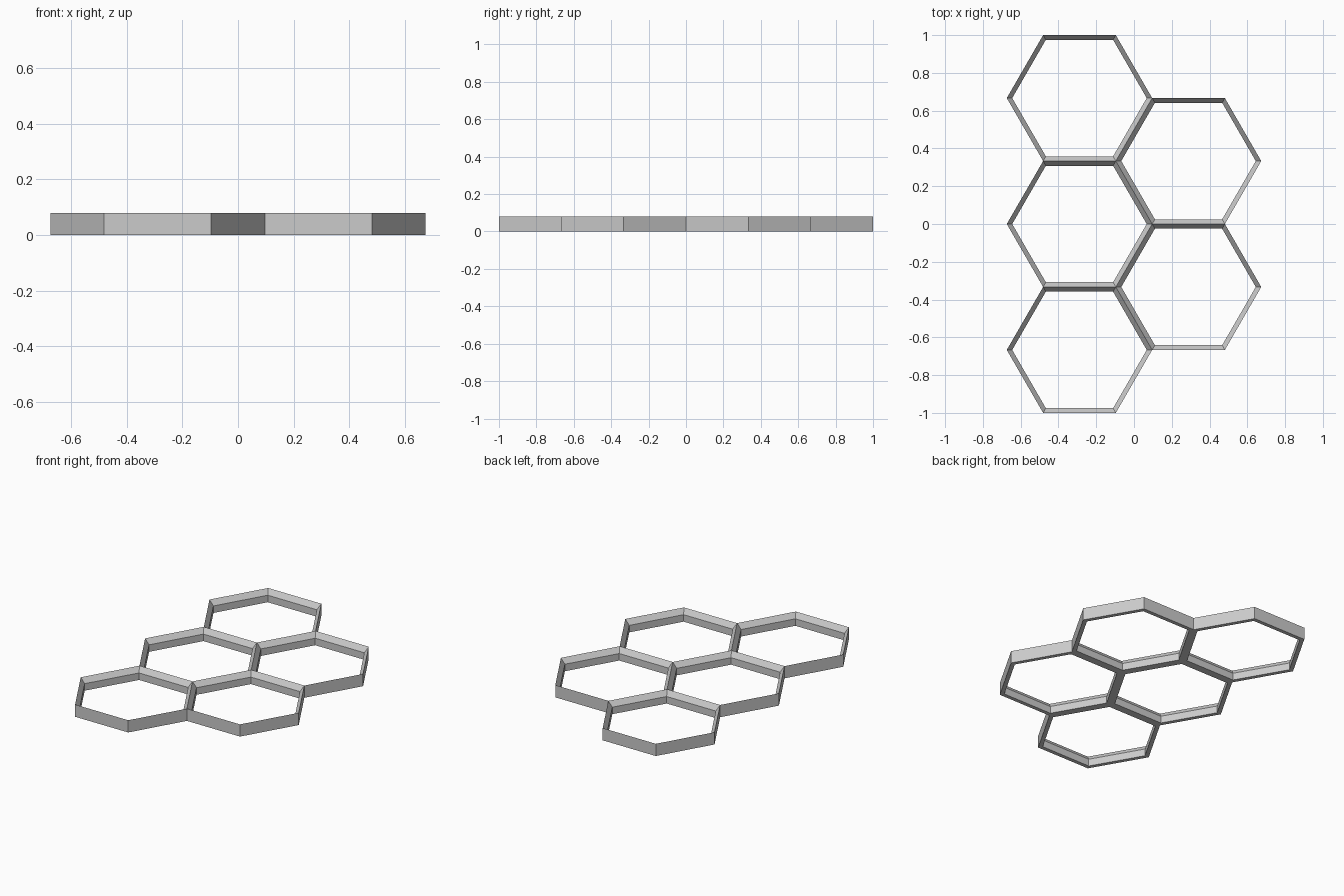
import bpy
import bmesh
from math import cos, sin, pi, sqrt

cube = bpy.data.objects.get("Cube")
if cube:
    bpy.data.objects.remove(cube, do_unlink=True)

APOTHEM = 1 / 3
RADIUS = APOTHEM * 2 / sqrt(3)
HEIGHT = 0.08
WALL = 0.025        # wall thickness at the base
INNER_HEIGHT = 0.046  # where the inward bevel ends

grey = bpy.data.materials.new("light_grey")
grey.use_nodes = True
colour = (0.6, 0.6, 0.6, 1)
grey.diffuse_color = colour
grey.node_tree.nodes["Principled BSDF"].inputs["Base Color"].default_value = colour


def hex_loop(bm, apothem, z):
    r = apothem * 2 / sqrt(3)
    return [bm.verts.new((r * cos(i * pi / 3), r * sin(i * pi / 3), z))
            for i in range(6)]


# One hexagonal frame: upright outer wall, bevelled rim, upright inner wall
mesh = bpy.data.meshes.new("hex_frame")
bm = bmesh.new()
profile = [(APOTHEM, 0), (APOTHEM, HEIGHT),
           (APOTHEM - WALL, INNER_HEIGHT), (APOTHEM - WALL, 0)]
loops = [hex_loop(bm, a, z) for a, z in profile]
for k, low in enumerate(loops):
    high = loops[(k + 1) % len(loops)]
    for i in range(6):
        j = (i + 1) % 6
        bm.faces.new((low[i], low[j], high[j], high[i]))
bmesh.ops.recalc_face_normals(bm, faces=bm.faces)
bm.to_mesh(mesh)
bm.free()
mesh.materials.append(grey)

# Five touching cells: three in the right column, two in the left
column_x = RADIUS * 0.75
for side, x, rows in (("right", -column_x, (-2, 0, 2)),
                      ("left", column_x, (-1, 1))):
    for n, row in enumerate(rows, 1):
        cell = bpy.data.objects.new(f"{side}_cell_{n}", mesh)
        cell.location = (x, row * APOTHEM, 0)
        bpy.context.collection.objects.link(cell)
